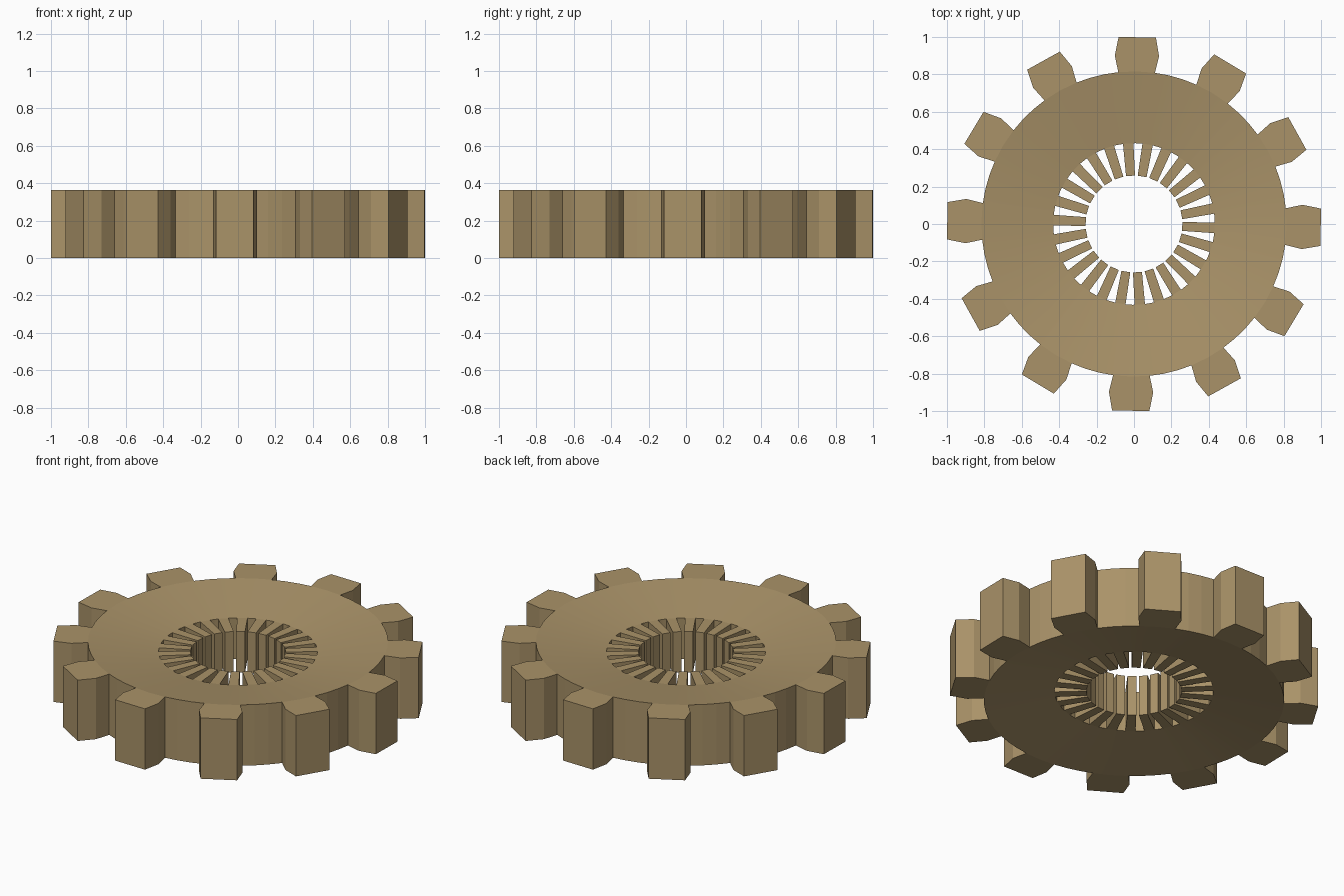
import bpy, bmesh
from math import sin, cos, radians

if "Cube" in bpy.data.objects:
    bpy.data.objects.remove(bpy.data.objects["Cube"])

TEETH, SPLINES = 12, 26
H, DISH = 0.365, 0.06            # rim height, depth of the dished faces
R_ROOT, R_BORE = 0.816, 0.432
PHASE = -1.0                     # slight turn of the outer teeth


def polar(r, deg, z):
    a = radians(deg)
    return (r * cos(a), r * sin(a), z)


def finish(bm, name):
    bmesh.ops.recalc_face_normals(bm, faces=bm.faces)
    me = bpy.data.meshes.new(name)
    bm.to_mesh(me)
    bm.free()
    ob = bpy.data.objects.new(name, me)
    bpy.context.collection.objects.link(ob)
    mat = bpy.data.materials.get("tan") or bpy.data.materials.new("tan")
    mat.diffuse_color = (0.40, 0.29, 0.14, 1)
    mat.use_nodes = True
    mat.node_tree.nodes["Principled BSDF"].inputs["Base Color"].default_value = mat.diffuse_color
    me.materials.append(mat)
    return ob


# Gear body: dished ring with teeth grown out of the rim
bm = bmesh.new()
steps = (-6.9, 0, 6.9, 12.3, 17.7)           # rim points per tooth pitch
angles = [PHASE + 30 * t + s for t in range(TEETH) for s in steps]
n = len(angles)


def ring(r, z):
    return [bm.verts.new(polar(r, a, z)) for a in angles]


ot, ob_ = ring(R_ROOT, H), ring(R_ROOT, 0)
it, ib = ring(R_BORE, H - DISH), ring(R_BORE, DISH)
for i in range(n):
    j = (i + 1) % n
    for f in ((it[i], ot[i], ot[j], it[j]), (ob_[i], ib[i], ib[j], ob_[j])):
        bm.faces.new(f).smooth = True
    bm.faces.new((ib[i], it[i], it[j], ib[j]))
    if i % 5 >= 2:                           # rim wall only between teeth
        bm.faces.new((ot[i], ob_[i], ob_[j], ot[j]))

# Outer teeth: widest halfway up, narrower at the tip
for t in range(TEETH):
    k, c = 5 * t, PHASE + 30 * t
    outline = [(0.907, -7.5), (1.0034, -5.7), (1.0034, 5.7), (0.907, 7.5)]
    top = [ot[k]] + [bm.verts.new(polar(r, c + a, H)) for r, a in outline] + [ot[k + 2]]
    bot = [ob_[k]] + [bm.verts.new(polar(r, c + a, 0)) for r, a in outline] + [ob_[k + 2]]
    for p in range(5):
        bm.faces.new((top[p], bot[p], bot[p + 1], top[p + 1]))
    bm.faces.new(top + [ot[k + 1]])
    bm.faces.new(bot + [ob_[k + 1]])

# Keep the rim and bore edges crisp, cone faces smooth
for e in bm.edges:
    if not all(f.smooth for f in e.link_faces):
        e.smooth = False
finish(bm, "gear_body")

# Inner splines: thin blocks pointing into the bore
bm = bmesh.new()
for s in range(SPLINES):
    c = radians(-2.8 + 360 * s / SPLINES)
    rows = []
    for z in (DISH, H - DISH):
        rows.append([bm.verts.new((r * cos(c) - w * sin(c), r * sin(c) + w * cos(c), z))
                     for r, w in ((0.258, -0.024), (0.434, -0.028), (0.434, 0.028), (0.258, 0.024))])
    lo, hi = rows
    bm.faces.new(lo)
    bm.faces.new(hi)
    for p in range(4):
        q = (p + 1) % 4
        bm.faces.new((lo[p], lo[q], hi[q], hi[p]))
finish(bm, "inner_splines")
